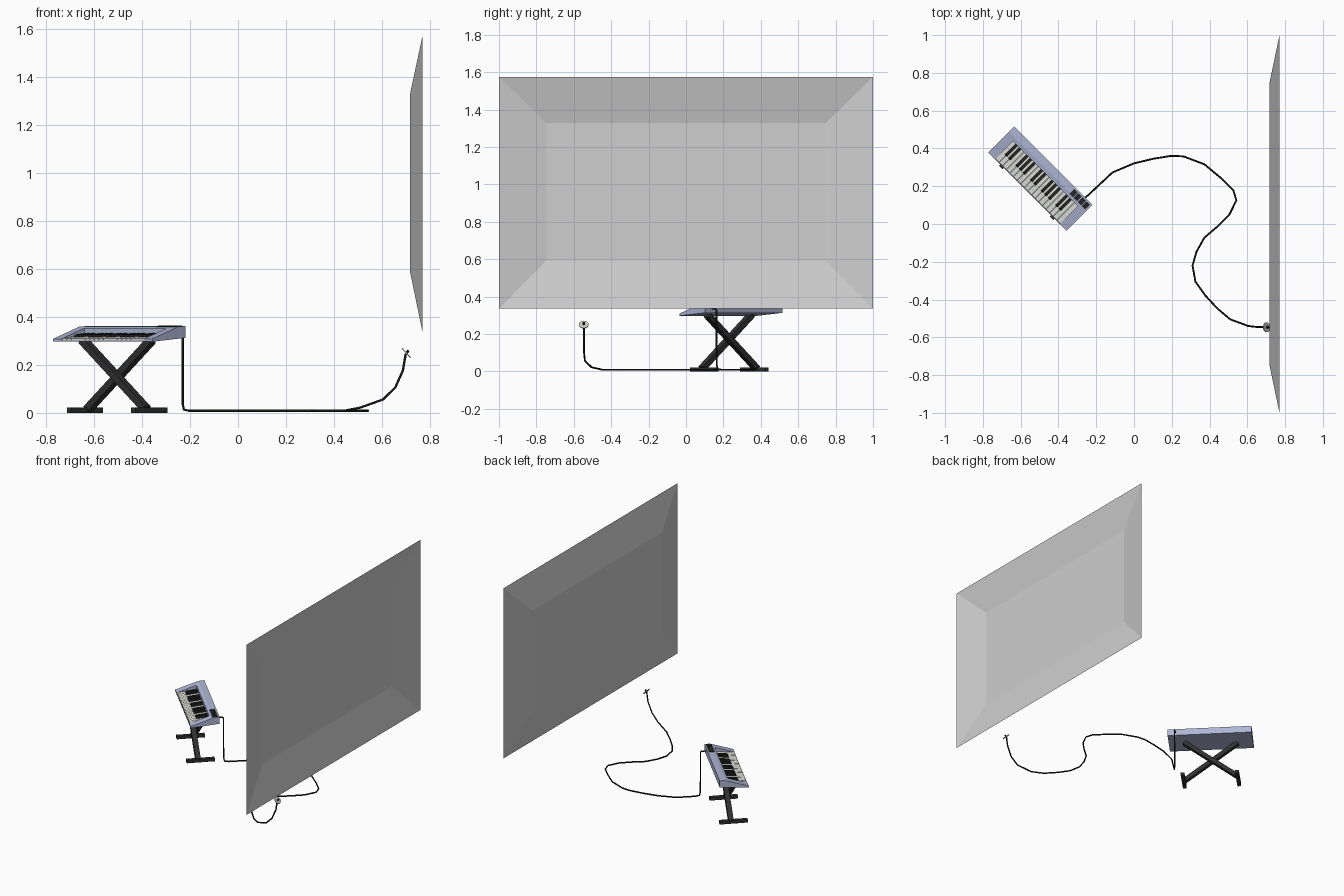
import bpy, bmesh, math
from mathutils import Matrix, Vector

if "Cube" in bpy.data.objects:
    bpy.data.objects.remove(bpy.data.objects["Cube"])


def mat(name, r, g, b):
    m = bpy.data.materials.new(name)
    m.diffuse_color = (r, g, b, 1)
    m.use_nodes = True
    m.node_tree.nodes["Principled BSDF"].inputs["Base Color"].default_value = m.diffuse_color
    return m


GREY = mat("panel grey", 0.62, 0.62, 0.62)
BLUE = mat("casing blue grey", 0.42, 0.47, 0.67)
WHITE = mat("key white", 0.72, 0.72, 0.67)
BLACK = mat("key black", 0.02, 0.02, 0.02)
STAND = mat("stand charcoal", 0.03, 0.03, 0.03)
CABLE = mat("cable black", 0.01, 0.01, 0.01)
METAL = mat("plug grey", 0.6, 0.6, 0.57)

# local frame of the keyboard: x along the keys, y towards its back
KB = Matrix.Translation((-0.495, 0.2405, 0)) @ Matrix.Rotation(math.radians(-45), 4, 'Z')


def finish(name, bm, material, xf=KB, fix=True):
    if fix:
        bmesh.ops.recalc_face_normals(bm, faces=bm.faces)
    bm.transform(xf)
    me = bpy.data.meshes.new(name)
    bm.to_mesh(me)
    bm.free()
    me.materials.append(material)
    ob = bpy.data.objects.new(name, me)
    bpy.context.collection.objects.link(ob)
    return ob


def prism(bm, x0, x1, pts):
    """Side profile of (y, z) points pushed from x0 to x1."""
    a = [bm.verts.new((x0, y, z)) for y, z in pts]
    b = [bm.verts.new((x1, y, z)) for y, z in pts]
    n = len(pts)
    bm.faces.new(a)
    bm.faces.new(b[::-1])
    for i in range(n):
        bm.faces.new((a[i], b[i], b[(i + 1) % n], a[(i + 1) % n]))


def box(bm, centre, size, rot=Matrix()):
    bmesh.ops.create_cube(bm, size=1, matrix=Matrix.Translation(centre) @ rot
                          @ Matrix.Diagonal((*size, 1)))


def top(y):  # height of the white keys
    return 0.311 + 0.1 * (y + 0.095)


# wall panel: shallow open tray facing +x
bm = bmesh.new()
sq = [(-1, -1), (1, -1), (1, 1), (-1, 1)]
outer = [bm.verts.new((0.77, s, 0.955 + 0.62 * t)) for s, t in sq]
inner = [bm.verts.new((0.717, 0.747 * s, 0.96 + 0.368 * t)) for s, t in sq]
bm.faces.new(inner)
for i in range(4):
    j = (i + 1) % 4
    bm.faces.new((outer[i], outer[j], inner[j], inner[i]))
finish("wall_panel", bm, GREY, Matrix(), False)

# casing: key bed with raised back, and sloped end cheeks
bm = bmesh.new()
prism(bm, -0.243, 0.243, [(-0.0975, 0.297), (0.0975, 0.313), (0.0975, 0.362), (0.058, 0.36),
                          (0.036, 0.353), (0.036, 0.316), (-0.094, 0.301), (-0.0975, 0.305)])
for a, b in ((-0.293, -0.243), (0.243, 0.293)):
    prism(bm, a, b, [(-0.0975, 0.297), (0.0975, 0.313), (0.0975, 0.362), (0.058, 0.36),
                     (0.036, 0.353), (-0.0975, 0.309)])
finish("keyboard_casing", bm, BLUE)

# keys
N = 18
P = 0.486 / N
whites, blacks = bmesh.new(), bmesh.new()
for i in range(N):
    x = -0.243 + P * i
    prism(whites, x + 0.001, x + P - 0.001,
          [(-0.094, 0.302), (0.036, 0.316), (0.036, top(0.036)), (-0.094, top(-0.094))])
    if i % 7 in (0, 1, 3, 4, 5) and i < N - 1:
        c = x + P
        prism(blacks, c - 0.31 * P, c + 0.31 * P,
              [(-0.045, top(-0.045) - 0.003), (0.036, top(0.036) - 0.003),
               (0.036, top(0.036) + 0.01), (-0.039, top(-0.039) + 0.01)])
finish("white_keys", whites, WHITE)
finish("black_keys", blacks, BLACK)

# control buttons on the raised back, right-hand end
bm = bmesh.new()
for i in range(4):
    box(bm, (0.178 + 0.031 * i, 0.069, 0.3615), (0.026, 0.036, 0.005),
        Matrix.Rotation(math.radians(4), 4, 'X'))
finish("control_buttons", bm, BLACK)

# crossed stand: two bars side by side, with a foot and a top rail each end
bm = bmesh.new()
for s in (-1, 1):
    a = Vector((-0.19 * s, 0, 0.015))
    b = Vector((0.185 * s, 0, 0.303))
    d = b - a
    mid = (a + b) / 2
    mid.y = -0.013 + 0.017 * s
    box(bm, mid, (d.length, 0.034, 0.03),
        Matrix.Rotation(-math.atan2(d.z, d.x), 4, 'Y'))
    box(bm, (0.19 * s, -0.013, 0.011), (0.026, 0.188, 0.022))
finish("cross_stand", bm, STAND)

# cable: out of the back, down to the floor, winding to the plug
path = [(-0.265, 0.135, 0.335), (-0.236, 0.158, 0.335), (-0.231, 0.163, 0.325),
        (-0.231, 0.164, 0.04), (-0.226, 0.168, 0.014), (-0.205, 0.188, 0.009)]
path += [(x, y, 0.009) for x, y in (
    (-0.114, 0.273), (0, 0.321), (0.1, 0.345), (0.198, 0.361), (0.262, 0.358), (0.373, 0.316),
    (0.463, 0.241), (0.526, 0.178), (0.542, 0.125), (0.505, 0.05), (0.442, -0.013),
    (0.373, -0.072), (0.331, -0.146), (0.31, -0.22), (0.325, -0.305), (0.378, -0.379),
    (0.442, -0.448))]
path += [(0.51, -0.505, 0.022), (0.605, -0.54, 0.056), (0.656, -0.546, 0.106),
         (0.688, -0.546, 0.177), (0.7, -0.546, 0.248)]
cu = bpy.data.curves.new("cable", 'CURVE')
cu.dimensions = '3D'
cu.bevel_depth = 0.005
cu.bevel_resolution = 1
cu.use_fill_caps = True
sp = cu.splines.new('POLY')
sp.points.add(len(path) - 1)
for p, co in zip(sp.points, path):
    p.co = (*co, 1)
cu.materials.append(CABLE)
cable = bpy.data.objects.new("cable", cu)
bpy.context.collection.objects.link(cable)
bpy.context.view_layer.objects.active = cable
cable.select_set(True)
bpy.ops.object.convert(target='MESH')

# plug: tilted thin disc with a dark centre pin
tilt = Matrix.Translation((0.702, -0.547, 0.25)) @ Matrix.Rotation(math.radians(48), 4, 'Y')
for name, r, h, z, m in (("plug_disc", 0.026, 0.005, 0, METAL),
                         ("plug_pin", 0.006, 0.016, 0.006, CABLE)):
    bm = bmesh.new()
    bmesh.ops.create_cone(bm, cap_ends=True, segments=16, radius1=r, radius2=r, depth=h,
                          matrix=Matrix.Translation((0, 0, z)))
    finish(name, bm, m, tilt)
